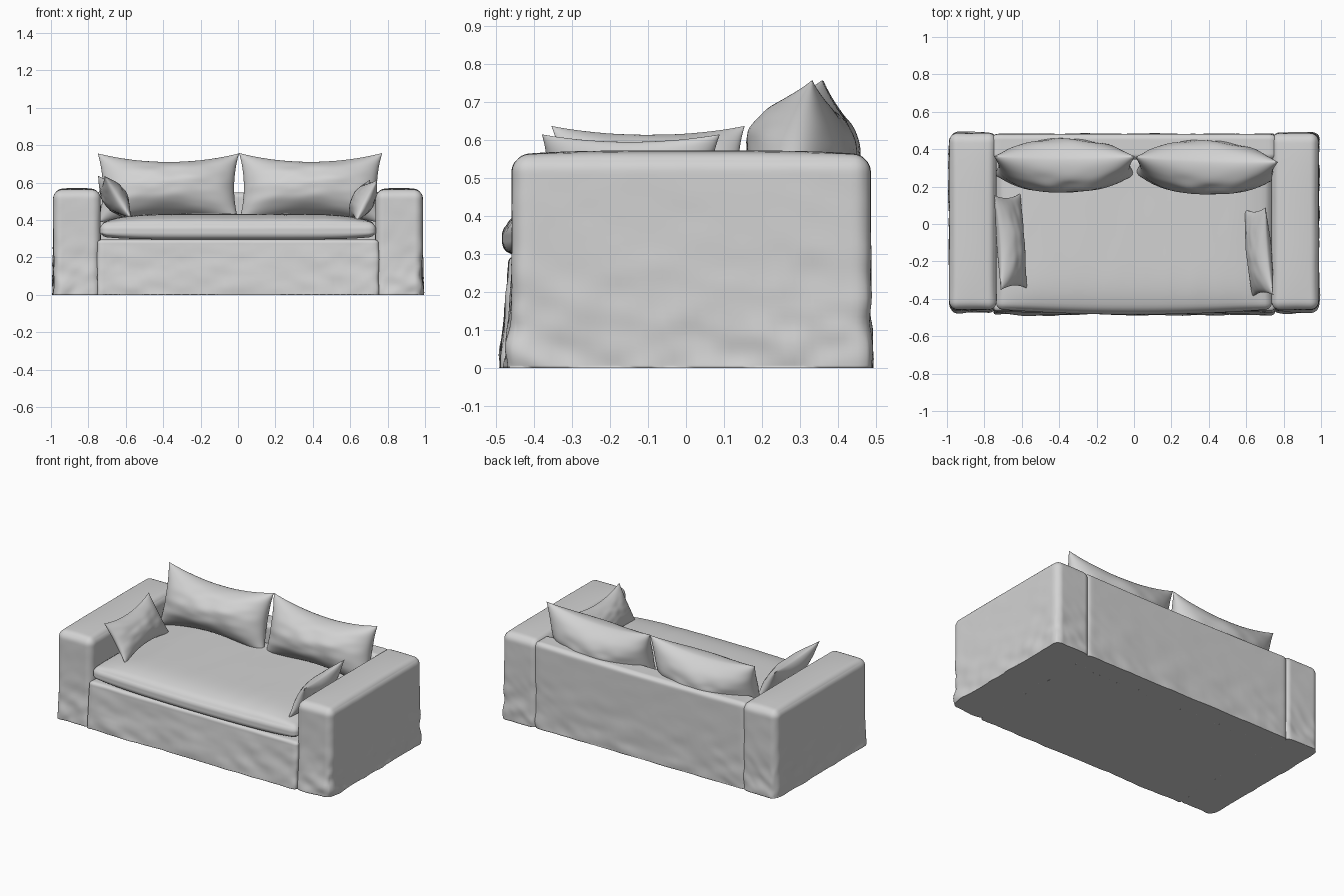
import bpy, bmesh, math
from mathutils import Matrix, Vector, noise

if "Cube" in bpy.data.objects:
    bpy.data.objects.remove(bpy.data.objects["Cube"])

fabric = bpy.data.materials.new("light grey fabric")
fabric.diffuse_color = (0.65, 0.65, 0.65, 1)
fabric.use_nodes = True
fabric.node_tree.nodes["Principled BSDF"].inputs["Base Color"].default_value = fabric.diffuse_color


def finish(bm, name):
    bmesh.ops.recalc_face_normals(bm, faces=bm.faces)
    me = bpy.data.meshes.new(name)
    bm.to_mesh(me)
    bm.free()
    me.materials.append(fabric)
    me.shade_smooth()
    ob = bpy.data.objects.new(name, me)
    bpy.context.collection.objects.link(ob)
    return ob


def soft_box(name, lo, hi, r, shape, on_floor=True, cuts=40):
    """Dense rounded box; shape(p, u) reshapes points, u is -1..1 in the box."""
    lo, hi = Vector(lo), Vector(hi)
    mid, half = (lo + hi) / 2, (hi - lo) / 2
    bm = bmesh.new()
    bmesh.ops.create_cube(bm, size=2)
    bmesh.ops.subdivide_edges(bm, edges=bm.edges[:], cuts=cuts, use_grid_fill=True)
    for v in bm.verts:
        # denser rows near the edges, then round the edges off
        u = Vector([0.45 * c + 0.55 * math.sin(c * math.pi / 2) for c in v.co])
        p = mid + Vector([u[i] * half[i] for i in range(3)])
        c = Vector([min(max(p[i], lo[i] + r), hi[i] - r) for i in range(3)])
        if on_floor:
            c.z = min(p.z, hi.z - r)
        d = p - c
        if d.length > 1e-6:
            p = c + d.normalized() * r
        v.co = shape(p, u)
    return finish(bm, name)


def folds(p, u, amount):
    """Loose slipcover folds, strongest near the floor."""
    low = max(0.0, 1 - p.z / 0.35)
    a = amount * (0.15 + low)
    n = noise.noise(Vector((p.x * 7 + p.z * 5, p.y * 7 + p.z * 5, p.z * 9)))
    n += 0.5 * noise.noise(Vector((p.x * 15 - p.z * 9, p.y * 15, p.z * 14 + 3)))
    p.x += a * n * u.x ** 4
    p.y += a * n * u.y ** 5
    return p


# arms: tall padded blocks with gently domed tops
def arm_shape(p, u):
    top = max(0.0, u.z) ** 6
    p.z += 0.012 * top * (1 - u.x ** 2) * (1 - u.y ** 4)
    p.y -= 0.018 * max(0.0, -u.y) ** 3 * max(0.0, 1 - p.z / 0.3) ** 2
    return folds(p, u, 0.010)


for side, name in ((-1, "left_arm"), (1, "right_arm")):
    xs = sorted((side * 0.735, side * 0.988))
    soft_box(name, (xs[0], -0.458, 0), (xs[1], 0.486, 0.56), 0.045, arm_shape)


# back panel between the arms
def back_shape(p, u):
    p.z -= 0.008 * max(0.0, u.z) ** 6 * (1 - u.x ** 2)
    return folds(p, u, 0.008)


soft_box("back_panel", (-0.76, 0.345, 0), (0.76, 0.481, 0.555), 0.03, back_shape)


# base with a front skirt flaring to the floor
def base_shape(p, u):
    flare = max(0.0, 1 - p.z / 0.27)
    p.y -= 0.022 * flare * max(0.0, -u.y) ** 3
    return folds(p, u, 0.009)


soft_box("seat_base", (-0.752, -0.466, 0), (0.752, 0.36, 0.295), 0.02, base_shape)


# seat cushion: crowned top, bowed front edge
def seat_shape(p, u):
    crown = (1 - abs(u.x) ** 6) * (1 - max(0.0, -u.y) ** 6)
    p.z += 0.048 * crown * max(0.0, u.z)
    p.z += 0.015 * u.x ** 6 * max(0.0, -u.z)
    p.y -= 0.028 * (1 - u.x ** 2) * max(0.0, -u.y) ** 3
    p.z += 0.002 * noise.noise(Vector((p.x * 14, p.y * 3, 1))) * max(0.0, u.z)
    return p


soft_box("seat_cushion", (-0.738, -0.456, 0.296), (0.738, 0.36, 0.385), 0.036,
         seat_shape, on_floor=False)


def pillow(name, w, h, t, pinch_top, pinch_side, matrix, n=44):
    """Two bulging sheets sharing one seam, with pointed corners."""
    bm = bmesh.new()
    grid = {}
    for s in (1, -1):
        for i in range(n + 1):
            for j in range(n + 1):
                edge = i in (0, n) or j in (0, n)
                if s < 0 and edge:
                    grid[s, i, j] = grid[1, i, j]
                    continue
                u = math.sin((i / n - 0.5) * math.pi)
                v = math.sin((j / n - 0.5) * math.pi)
                a, b = max(0, 1 - u * u), max(0, 1 - v * v)
                x = u * w / 2 * (1 - pinch_side * b)
                z = v * h / 2 * (1 - pinch_top * a)
                y = s * t / 2 * a ** 0.5 * b ** 0.6
                y *= 1 + 0.08 * noise.noise(Vector((u * 3 + w, v * 3, s + h * 9)))
                grid[s, i, j] = bm.verts.new(matrix @ Vector((x, y, z)))
        for i in range(n):
            for j in range(n):
                bm.faces.new([grid[s, i, j], grid[s, i + 1, j],
                              grid[s, i + 1, j + 1], grid[s, i, j + 1]])
    return finish(bm, name)


def turn(deg, axis):
    return Matrix.Rotation(math.radians(deg), 4, axis)


# two large back cushions leaning on the back panel
pillow("left_back_cushion", 0.755, 0.385, 0.29, 0.26, 0.07,
       Matrix.Translation((-0.372, 0.312, 0.57)) @ turn(-15, 'X'))
pillow("right_back_cushion", 0.765, 0.385, 0.29, 0.26, 0.07,
       Matrix.Translation((0.387, 0.302, 0.57)) @ turn(-2, 'Z') @ turn(-13, 'X'))

# two small throw pillows leaning on the arms
pillow("left_throw_pillow", 0.51, 0.27, 0.13, 0.24, 0.08,
       Matrix.Translation((-0.66, -0.095, 0.522)) @ turn(4, 'Z') @ turn(-32, 'Y') @ turn(90, 'Z'))
pillow("right_throw_pillow", 0.47, 0.25, 0.12, 0.2, 0.08,
       Matrix.Translation((0.668, -0.15, 0.503)) @ turn(5, 'Z') @ turn(27, 'Y') @ turn(90, 'Z'))
